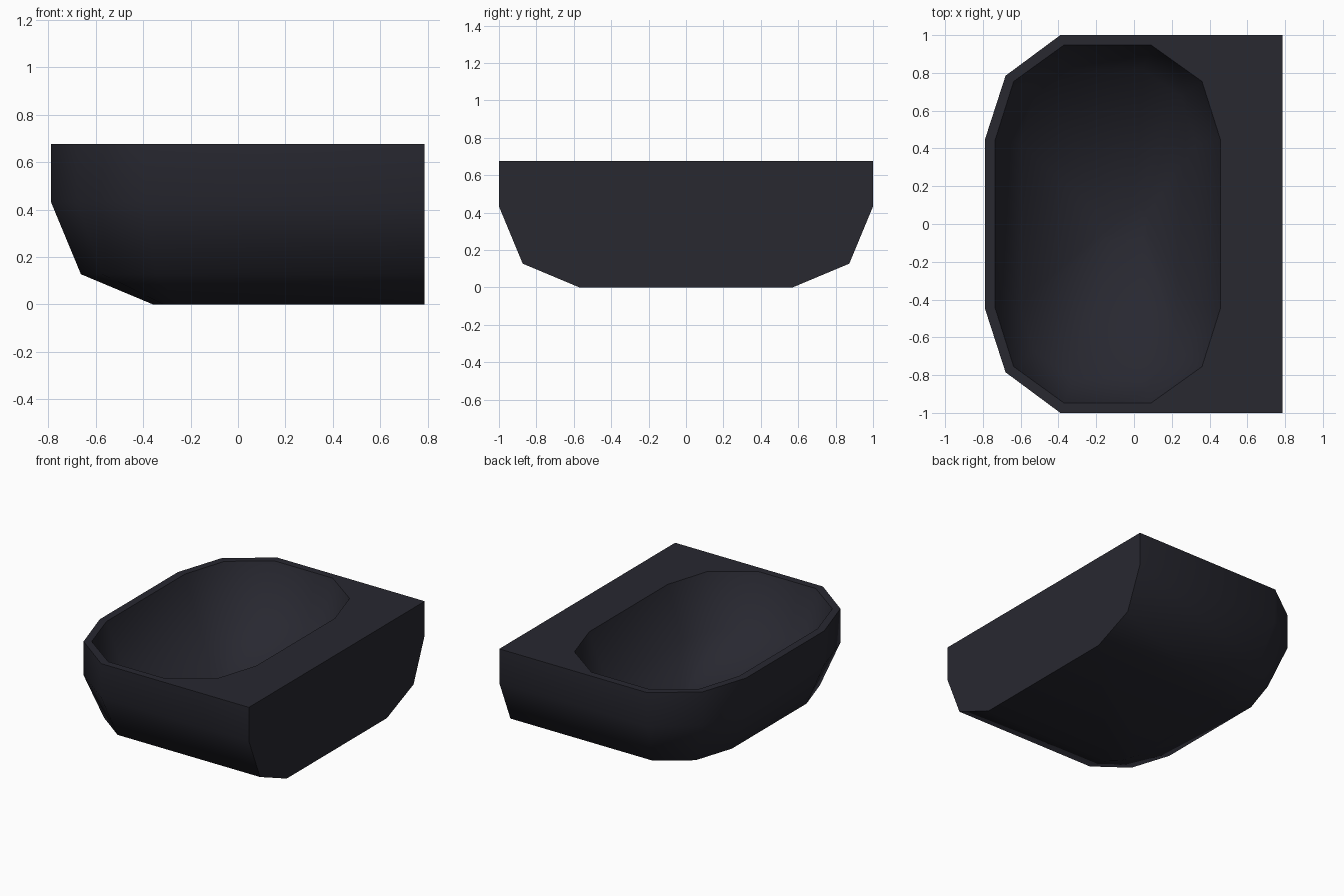
import bpy, bmesh, math
from mathutils import Vector

if "Cube" in bpy.data.objects:
    bpy.data.objects.remove(bpy.data.objects["Cube"])


def offset(points, amount, fixed=()):
    """Inset a convex counter-clockwise outline; edges listed in fixed stay put."""
    n = len(points)
    lines = []
    for i in range(n):
        a, b = Vector(points[i]), Vector(points[(i + 1) % n])
        d = (b - a).normalized()
        shift = 0 if i in fixed else amount
        lines.append((a + Vector((-d.y, d.x)) * shift, d))
    out = []
    for i in range(n):
        (p, d), (q, e) = lines[i - 1], lines[i]
        t = (q - p).cross(e) / d.cross(e)
        out.append(p + d * t)
    return out


def mirrored(half):
    """Complete a +y half outline to a full counter-clockwise loop."""
    full = half + [(x, -y) for x, y in reversed(half)]
    return full[-1:] + full[:-1]


def wall(bm, outlines):
    """Stack (outline, z) rings, join them, and cap the last one."""
    rings = [[bm.verts.new((x, y, z)) for x, y in pts] for pts, z in outlines]
    for a, b in zip(rings, rings[1:]):
        for i in range(len(a)):
            j = (i + 1) % len(a)
            bm.faces.new((a[i], a[j], b[j], b[i]))
    bm.faces.new(rings[-1])
    return rings[0]


outer = mirrored([(0.787, 1.0), (-0.39, 1.0), (-0.68, 0.785), (-0.79, 0.445)])
inner = mirrored([(0.458, 0.445), (0.36, 0.755), (0.09, 0.948),
                  (-0.37, 0.948), (-0.637, 0.755), (-0.735, 0.445)])
drain = [(-0.05 + 0.2 * (x + 0.14), 0.1 * y) for x, y in inner]

bm = bmesh.new()
# outer shell with rounded underside and flat mounting side
o = wall(bm, [(offset(outer, i, (0,)), z) for i, z in
              ((0, 0.677), (0, 0.433), (0.127, 0.127), (0.43, 0))])
# hollow bowl: steep wall, then a dish falling to the middle
w = wall(bm, [(inner, 0.677), (offset(inner, 0.13), 0.32), (drain, 0.14)])
# flat rim: the square back corners each serve several bowl corners
match = [0, 1, 1, 1, 2, 3, 4, 5, 6, 7, 0, 0]
for i in range(12):
    j = (i + 1) % 12
    loop = [o[match[i]], o[match[j]], w[j], w[i]]
    bm.faces.new(list(dict.fromkeys(loop)))
bmesh.ops.recalc_face_normals(bm, faces=bm.faces)

mesh = bpy.data.meshes.new("basin")
bm.to_mesh(mesh)
bm.free()
basin = bpy.data.objects.new("basin", mesh)
bpy.context.collection.objects.link(basin)

mat = bpy.data.materials.new("dark slate")
mat.diffuse_color = (0.021, 0.021, 0.03, 1)
mat.use_nodes = True
mat.node_tree.nodes["Principled BSDF"].inputs["Base Color"].default_value = mat.diffuse_color
mesh.materials.append(mat)

bpy.context.view_layer.objects.active = basin
basin.select_set(True)
bpy.ops.object.shade_smooth_by_angle(angle=math.radians(60))
